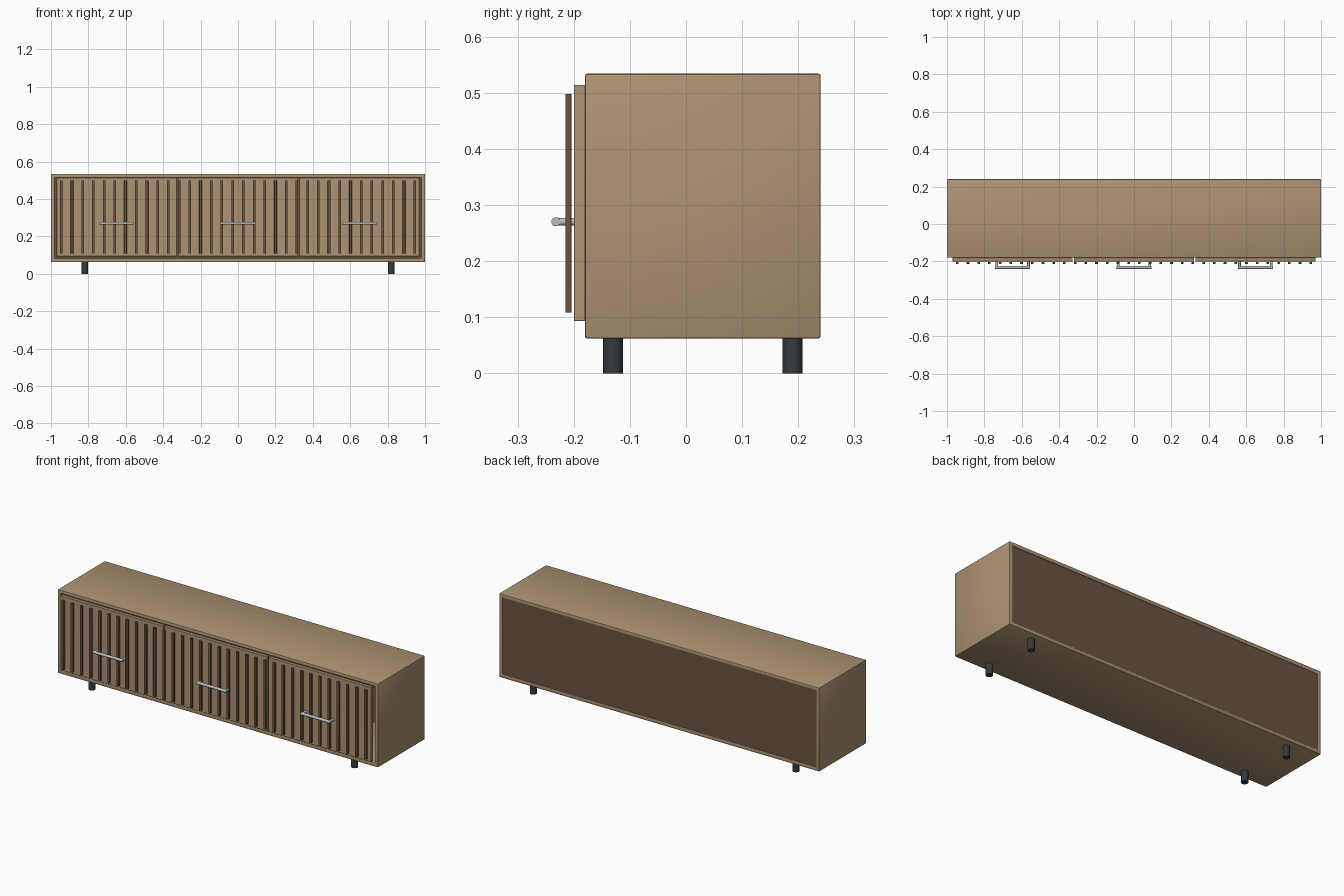
import bpy
import math

cube = bpy.data.objects.get("Cube")
if cube:
    bpy.data.objects.remove(cube, do_unlink=True)


def material(name, color, metallic=0.0, roughness=0.6):
    mat = bpy.data.materials.new(name)
    mat.use_nodes = True
    mat.diffuse_color = (*color, 1)
    bsdf = mat.node_tree.nodes["Principled BSDF"]
    bsdf.inputs["Base Color"].default_value = (*color, 1)
    bsdf.inputs["Metallic"].default_value = metallic
    bsdf.inputs["Roughness"].default_value = roughness
    return mat


oak = material("light oak", (0.42, 0.29, 0.17))
walnut = material("dark walnut", (0.15, 0.088, 0.053))
steel = material("brushed steel", (0.50, 0.53, 0.56))
iron = material("dark iron", (0.035, 0.043, 0.052))


def box(name, x, y, z, mat, bevel=0.0):
    """Box spanning the (low, high) ranges x, y and z."""
    spans = (x, y, z)
    bpy.ops.mesh.primitive_cube_add(size=1, location=[(a + b) / 2 for a, b in spans])
    ob = bpy.context.object
    ob.name = name
    ob.scale = [b - a for a, b in spans]
    bpy.ops.object.transform_apply(location=False, rotation=False, scale=True)
    ob.data.materials.append(mat)
    if bevel:
        mod = ob.modifiers.new("soft edges", "BEVEL")
        mod.width = bevel
        mod.segments = 2
        bpy.ops.object.shade_smooth_by_angle(angle=math.radians(35))
    return ob


def rod(name, centre, radius, length, mat, rotation=(0, 0, 0)):
    bpy.ops.mesh.primitive_cylinder_add(vertices=24, radius=radius, depth=length,
                                        location=centre, rotation=rotation)
    ob = bpy.context.object
    ob.name = name
    ob.data.materials.append(mat)
    bpy.ops.object.shade_smooth_by_angle(angle=math.radians(35))
    return ob


# Carcass: an open box of four boards
FRONT, BACK, BOTTOM, TOP, BOARD = -0.18, 0.24, 0.062, 0.534, 0.02
carcass = box("carcass", (-1, 1), (FRONT, BACK), (BOTTOM, TOP), oak)
cutter = box("carcass_cutter", (-1 + BOARD, 1 - BOARD), (FRONT - 0.1, BACK + 0.1),
             (BOTTOM + BOARD, TOP - BOARD), oak)
cutter.hide_render = True
cutter.hide_set(True)
cut = carcass.modifiers.new("opening", "BOOLEAN")
cut.object = cutter
cut.solver = "EXACT"
soft = carcass.modifiers.new("soft edges", "BEVEL")
soft.width = 0.004
soft.segments = 2
bpy.context.view_layer.objects.active = carcass
bpy.ops.object.select_all(action="DESELECT")
carcass.select_set(True)
for mod in ("opening", "soft edges"):
    bpy.ops.object.modifier_apply(modifier=mod)
bpy.ops.object.shade_smooth_by_angle(angle=math.radians(35))
bpy.data.objects.remove(cutter, do_unlink=True)

# Back panel, slightly recessed
box("back_panel", (-1 + BOARD, 1 - BOARD), (BACK - 0.015, BACK - 0.005),
    (BOTTOM + BOARD, TOP - BOARD), walnut)

# Three drawer fronts, each with a bar handle
PITCH, HALF_WIDTH = 0.649, 0.321
for side, label in ((-1, "right"), (0, "middle"), (1, "left")):
    x = side * PITCH
    box(label + "_door", (x - HALF_WIDTH, x + HALF_WIDTH), (FRONT - 0.02, FRONT),
        (0.093, 0.514), oak, 0.002)
    rod(label + "_handle_bar", (x, -0.232, 0.27), 0.008, 0.186, steel,
        (0, math.pi / 2, 0))
    for end in (-1, 1):
        rod(label + "_handle_post", (x + end * 0.085, -0.214, 0.27), 0.007, 0.03,
            steel, (math.pi / 2, 0, 0))

# Row of vertical slats across all the fronts
SLATS = 34
for i in range(SLATS):
    x = -0.945 + 1.89 * i / (SLATS - 1)
    box("slat", (x - 0.007, x + 0.007), (-0.215, -0.204), (0.108, 0.498), walnut, 0.001)

# Four short round legs
for x in (-0.82, 0.82):
    for y, end in ((-0.13, "front"), (0.19, "back")):
        rod(end + "_leg", (x, y, 0.033), 0.018, 0.066, iron)
